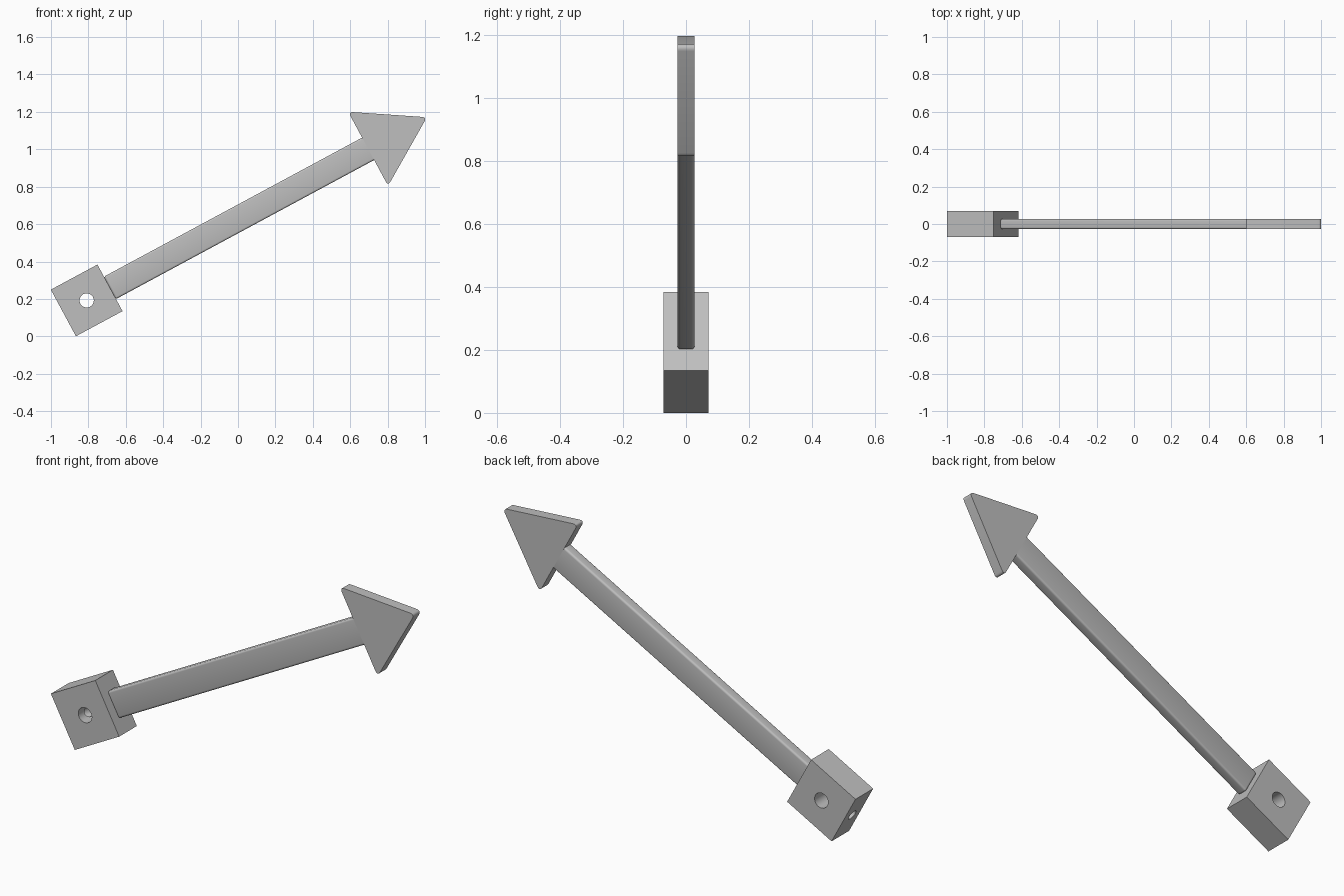
import bpy
import bmesh
import math
from mathutils import Matrix, Vector

if "Cube" in bpy.data.objects:
    bpy.data.objects.remove(bpy.data.objects["Cube"], do_unlink=True)

# Local frame: x runs along the pointer, z across it, origin in the hub centre
ANGLE = math.radians(28.3)
PLACE = Matrix.Translation((-0.809, 0, 0.192)) @ Matrix.Rotation(-ANGLE, 4, "Y")
HUB = 0.1415          # half side of the hub
THIN = 0.027          # half thickness of shaft and head
HEAD_START = 1.709

grey = bpy.data.materials.new("plain grey")
grey.use_nodes = True
grey.diffuse_color = (0.52, 0.52, 0.52, 1)
grey.node_tree.nodes["Principled BSDF"].inputs["Base Color"].default_value = grey.diffuse_color


def make_object(name, bm):
    bmesh.ops.recalc_face_normals(bm, faces=bm.faces[:])
    mesh = bpy.data.meshes.new(name)
    bm.to_mesh(mesh)
    bm.free()
    mesh.materials.append(grey)
    ob = bpy.data.objects.new(name, mesh)
    bpy.context.collection.objects.link(ob)
    ob.matrix_world = PLACE
    return ob


def prism(outline, half):
    """Extrude an x-z outline evenly to both sides of y = 0."""
    bm = bmesh.new()
    face = bm.faces.new([bm.verts.new((x, -half, z)) for x, z in outline])
    moved = bmesh.ops.extrude_face_region(bm, geom=[face])["geom"]
    verts = [g for g in moved if isinstance(g, bmesh.types.BMVert)]
    bmesh.ops.translate(bm, verts=verts, vec=(0, 2 * half, 0))
    return bm


def rectangle(x0, x1, z):
    return [(x0, -z), (x1, -z), (x1, z), (x0, z)]


def round_edges(bm, rule, width, segments):
    edges = [e for e in bm.edges if rule(e.verts[0].co, e.verts[1].co)]
    bmesh.ops.bevel(bm, geom=edges, offset=width, offset_type="OFFSET",
                    segments=segments, profile=0.5, affect="EDGES")


def drill(ob, radius, length, centre, axis):
    """Cut a round hole and keep the result as plain mesh."""
    bm = bmesh.new()
    turn = Vector((0, 0, 1)).rotation_difference(Vector(axis)).to_matrix().to_4x4()
    bmesh.ops.create_cone(bm, cap_ends=True, segments=32, radius1=radius, radius2=radius,
                          depth=length, matrix=Matrix.Translation(centre) @ turn)
    cutter = make_object("hole_cutter", bm)
    cutter.hide_render = True
    mod = ob.modifiers.new("hole", "BOOLEAN")
    mod.operation = "DIFFERENCE"
    mod.solver = "EXACT"
    mod.object = cutter
    bpy.context.view_layer.update()
    graph = bpy.context.evaluated_depsgraph_get()
    ob_mesh = bpy.data.meshes.new_from_object(ob.evaluated_get(graph))
    ob.modifiers.clear()
    ob.data = ob_mesh
    bpy.data.objects.remove(cutter, do_unlink=True)


# Hub block with a cross hole and a smaller hole from its rear end
hub = make_object("hub_block", prism(rectangle(-HUB, HUB, HUB), HUB / 2))
drill(hub, 0.038, 0.4, (0, 0, 0), (0, 1, 0))
drill(hub, 0.026, 0.2, (-0.11, 0, 0), (1, 0, 0))

# Shaft, rounded on every edge except where it meets the head
bm = prism(rectangle(HUB, HEAD_START, 0.068), THIN)
round_edges(bm, lambda a, b: min(a.x, b.x) < HEAD_START - 0.1, 0.01, 4)
shaft = make_object("pointer_shaft", bm)

# Triangular head with rounded corners
bm = prism([(HEAD_START, -0.225), (2.066, 0), (HEAD_START, 0.225)], THIN)
round_edges(bm, lambda a, b: abs(a.y - b.y) > THIN, 0.025, 6)
head = make_object("arrow_head", bm)

# Smooth the rounded surfaces, keep the corners crisp
bpy.ops.object.select_all(action="DESELECT")
for ob in (hub, shaft, head):
    ob.select_set(True)
bpy.context.view_layer.objects.active = hub
bpy.ops.object.shade_smooth_by_angle(angle=math.radians(30))
